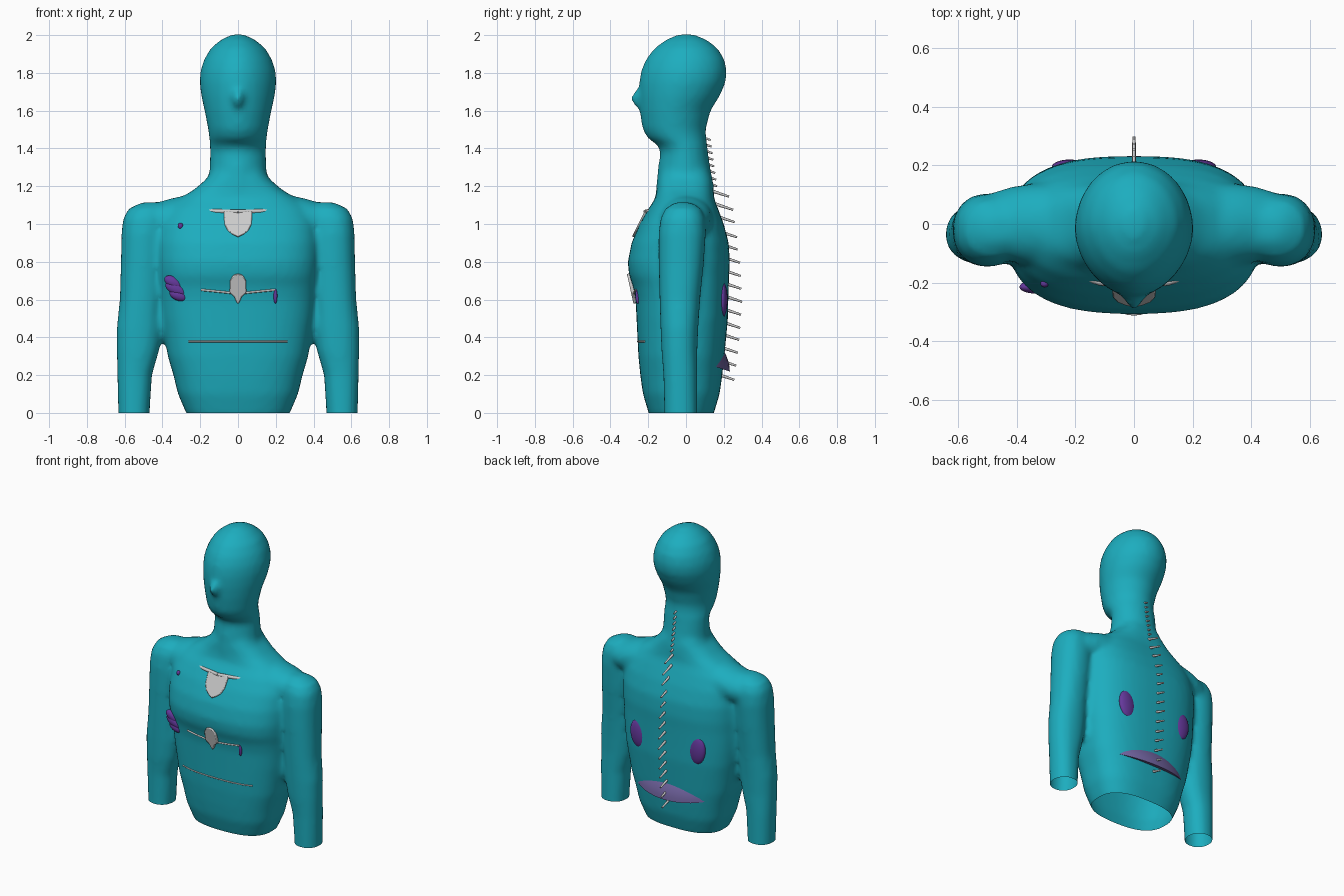
import bpy, bmesh, math
from mathutils import Vector, Matrix
from mathutils.bvhtree import BVHTree

if "Cube" in bpy.data.objects:
    bpy.data.objects.remove(bpy.data.objects["Cube"])


def material(name, rgb):
    m = bpy.data.materials.new(name)
    m.diffuse_color = (*rgb, 1)
    m.use_nodes = True
    m.node_tree.nodes["Principled BSDF"].inputs["Base Color"].default_value = m.diffuse_color
    return m


TEAL = material("teal", (0.012, 0.42, 0.52))
PURPLE = material("purple", (0.13, 0.04, 0.33))
LILAC = material("lilac", (0.17, 0.13, 0.36))


def finish(bm, name, mat=None, smooth=True):
    bmesh.ops.recalc_face_normals(bm, faces=bm.faces)
    me = bpy.data.meshes.new(name)
    bm.to_mesh(me)
    bm.free()
    ob = bpy.data.objects.new(name, me)
    bpy.context.collection.objects.link(ob)
    if mat:
        me.materials.append(mat)
    if smooth:
        shade(ob)
    return ob


def shade(ob):
    bpy.ops.object.select_all(action='DESELECT')
    ob.select_set(True)
    bpy.context.view_layer.objects.active = ob
    bpy.ops.object.shade_smooth_by_angle(angle=math.radians(45))


def loft(bm, sections, ef=2.0, eb=2.0, n=48):
    """Closed loft of rounded sections: z, centre x, half width, front y, back y."""
    rings = []
    for z, cx, w, yf, yb in sections:
        cy, d = (yf + yb) / 2, (yb - yf) / 2
        ring = []
        for i in range(n):
            a = 2 * math.pi * i / n
            c, s = math.cos(a), math.sin(a)
            e = 2 / (ef if s < 0 else eb)
            ring.append(bm.verts.new((cx + w * math.copysign(abs(c) ** e, c),
                                      cy + d * math.copysign(abs(s) ** e, s), z)))
        rings.append(ring)
    for a, b in zip(rings, rings[1:]):
        for i in range(n):
            j = (i + 1) % n
            bm.faces.new((a[i], a[j], b[j], b[i]))
    bm.faces.new(rings[0])
    bm.faces.new(rings[-1])


def ball(bm, loc, scale, ry=0.0, rx=0.0):
    m = (Matrix.Translation(loc) @ Matrix.Rotation(ry, 4, 'Y')
         @ Matrix.Rotation(rx, 4, 'X') @ Matrix.Diagonal((*scale, 1)))
    bmesh.ops.create_uvsphere(bm, u_segments=28, v_segments=16, radius=1, matrix=m)


# Skin: torso, head, shoulders and arms fused by a voxel remesh
bm = bmesh.new()
torso = [(-.08, .22, -.16, .11), (0, .275, -.198, .148), (.1, .318, -.228, .178),
         (.2, .342, -.242, .192), (.3, .372, -.252, .203), (.5, .405, -.262, .222),
         (.6, .415, -.267, .224), (.67, .42, -.28, .226), (.73, .425, -.302, .228), (.8, .43, -.308, .232),
         (.9, .43, -.288, .226), (1.0, .42, -.246, .2), (1.08, .38, -.2, .17),
         (1.13, .32, -.165, .15), (1.18, .235, -.155, .145), (1.24, .165, -.15, .14),
         (1.3, .13, -.13, .12)]
loft(bm, [(z, 0, w, f, b) for z, w, f, b in torso], 2.6, 2.7)
head = [(1.1, .16, -.16, .15), (1.2, .158, -.158, .147), (1.3, .15, -.148, .128),
        (1.38, .148, -.135, .116), (1.42, .15, -.15, .112), (1.45, .152, -.2, .107),
        (1.5, .158, -.23, .104), (1.6, .177, -.245, .13), (1.68, .195, -.25, .18),
        (1.75, .203, -.248, .21), (1.81, .199, -.238, .216), (1.87, .18, -.213, .204),
        (1.93, .145, -.168, .168), (1.975, .092, -.108, .11), (2.004, .03, -.04, .04)]
loft(bm, [(z, 0, w, f, b) for z, w, f, b in head], 1.8, 2.0)
ball(bm, (0, -.247, 1.665), (.03, .045, .05), rx=-.25)
arm = [(-.08, .55, .082, -.115, .06), (0, .551, .083, -.115, .06), (.2, .547, .092, -.12, .06),
       (.33, .53, .112, -.13, .06), (.45, .522, .12, -.135, .065), (.6, .512, .114, -.14, .075),
       (.8, .502, .118, -.145, .095), (.95, .497, .12, -.145, .105), (1.03, .49, .118, -.135, .1),
       (1.08, .48, .1, -.11, .08), (1.115, .46, .05, -.06, .03)]
for s in (-1, 1):
    loft(bm, [(z, s * x, w, f, b) for z, x, w, f, b in arm], 2.2, 2.2)
    ball(bm, (s * .3, 0, 1.035), (.29, .14, .11), ry=s * .2)
skin = finish(bm, "skin", TEAL, smooth=False)
r = skin.modifiers.new("fuse", 'REMESH')
r.mode, r.voxel_size = 'VOXEL', .018
sm = skin.modifiers.new("relax", 'SMOOTH')
sm.iterations, sm.factor = 6, .5
me = bpy.data.meshes.new_from_object(skin.evaluated_get(bpy.context.evaluated_depsgraph_get()))
skin.modifiers.clear()
bm = bmesh.new()
bm.from_mesh(me)
bmesh.ops.bisect_plane(bm, geom=bm.verts[:] + bm.edges[:] + bm.faces[:],
                       plane_co=(0, 0, 0), plane_no=(0, 0, 1), clear_inner=True)
tree = BVHTree.FromBMesh(bm)
bm.to_mesh(me)
bm.free()
skin.data = me
if not me.materials:
    me.materials.append(TEAL)
for p in me.polygons:
    p.use_smooth = True


def on_skin(x, z, side=-1):
    """Skin y at x, z seen from the front (-1) or back (1)."""
    hit = tree.ray_cast(Vector((x, side * 2, z)), Vector((0, -side, 0)))[0]
    return hit.y if hit else side * .2


def tube(name, pts, radius):
    cu = bpy.data.curves.new(name, 'CURVE')
    cu.dimensions, cu.bevel_depth, cu.bevel_resolution, cu.use_fill_caps = '3D', radius, 2, True
    sp = cu.splines.new('POLY')
    sp.points.add(len(pts) - 1)
    for p, c in zip(sp.points, pts):
        p.co = (*c, 1)
    ob = bpy.data.objects.new(name, cu)
    bpy.context.collection.objects.link(ob)


# Collar bones and the rib lines that just break the surface
for s in (-1, 1):
    tube("collar_bone", [(s * .258, -.125, 1.08), (s * .238, -.155, 1.073),
                         (s * .12, -.198, 1.068), (0, -.215, 1.065)], .011)
    xs = [s * (.03 + .165 * i / 10) for i in range(11)]
    tube("rib_line", [(x, on_skin(x, .632 + .1 * abs(x)), .632 + .1 * abs(x)) for x in xs], .006)
xs = [-.26 + .026 * i for i in range(21)]
tube("lower_rib_line", [(x, on_skin(x, .378) + .001, .378) for x in xs], .005)


# Breastbone plates
def plate(name, half, depth):
    outline = half + [(-x, z) for x, z in reversed(half) if x > 0]
    bm = bmesh.new()
    z0, z1 = min(p[1] for p in half), max(p[1] for p in half)
    y0, y1 = on_skin(0, z0) - .012, on_skin(0, z1) - .012
    f = bm.faces.new([bm.verts.new((x, y0 + (y1 - y0) * (z - z0) / (z1 - z0), z)) for x, z in outline])
    ext = bmesh.ops.extrude_face_region(bm, geom=[f])
    bmesh.ops.translate(bm, vec=(0, depth, 0),
                        verts=[v for v in ext['geom'] if isinstance(v, bmesh.types.BMVert)])
    ob = finish(bm, name)
    b = ob.modifiers.new("round", 'BEVEL')
    b.width, b.segments = .006, 2


plate("upper_breastbone", [(0, 1.07), (.075, 1.07), (.072, 1.0), (.055, .965), (.03, .945), (0, .93)], .04)
plate("lower_breastbone", [(0, .738), (.025, .73), (.043, .7), (.044, .635), (.02, .615), (.01, .59), (0, .575)], .04)

# Spine spikes: short ones on the neck, long ones on the back
tips = [(.228, 1.145), (.25, 1.075), (.257, 1.01), (.27, .93), (.273, .865), (.286, .795),
        (.29, .725), (.293, .657), (.297, .588), (.291, .52), (.287, .45), (.281, .387),
        (.275, .318), (.266, .25), (.256, .175)]
spikes = [(y, z, .13, .007) for y, z in tips]
spikes += [(.165 - .005 * i, 1.2 + .035 * i, .06, .006) for i in range(8)]
bm = bmesh.new()
for y, z, length, rad in spikes:
    d = Vector((0, 1, -.33)).normalized()
    m = (Matrix.Translation(Vector((0, y, z)) - d * length / 2)
         @ d.to_track_quat('Z', 'Y').to_matrix().to_4x4())
    bmesh.ops.create_cone(bm, cap_ends=True, segments=10, radius1=rad * 1.4,
                          radius2=rad * .8, depth=length, matrix=m)
finish(bm, "spine_spikes")

# Diaphragm: a sloping dome that pokes out of the lower back
bm = bmesh.new()
bmesh.ops.create_uvsphere(bm, u_segments=48, v_segments=24, radius=1)
bmesh.ops.bisect_plane(bm, geom=bm.verts[:] + bm.edges[:] + bm.faces[:],
                       plane_co=(0, 0, 0), plane_no=(0, 0, 1), clear_inner=True)
bmesh.ops.holes_fill(bm, edges=[e for e in bm.edges if e.is_boundary])
for v in bm.verts:
    x, y, z = v.co
    y = y * .24 - .008
    v.co = (x * .35, y, .295 - .327 * y + z * .2)
finish(bm, "diaphragm", LILAC)

# Lung surfaces showing through the back and chest
bm = bmesh.new()
for s in (-1, 1):
    ball(bm, (s * .22, on_skin(s * .22, .6, 1) - .012, .6), (.06, .026, .095), ry=s * .1)
for x, z, sx, sz, tilt in ((-.34, .69, .055, .03, .5), (-.325, .655, .065, .032, .45),
                           (-.315, .622, .05, .028, .35), (.198, .62, .01, .042, 0),
                           (-.305, .99, .014, .016, 0)):
    ball(bm, (x, on_skin(x, z), z), (sx, .022 if x < 0 and z < .9 else .012, sz), ry=tilt)
finish(bm, "lungs", PURPLE)
